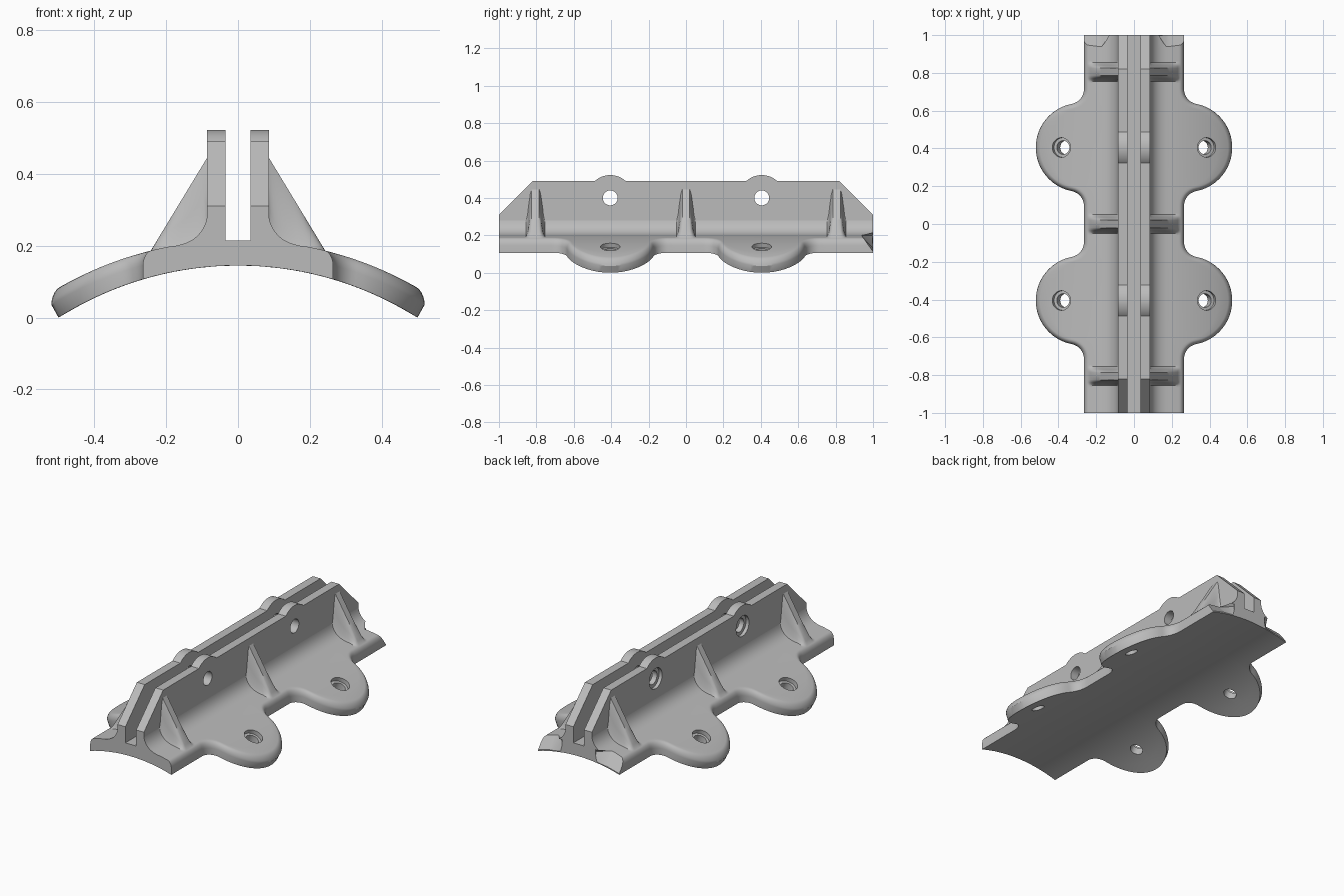
import bpy, bmesh
from math import sin, cos, pi, radians, sqrt
from mathutils import Vector

cube = bpy.data.objects.get("Cube")
if cube:
    bpy.data.objects.remove(cube)

grey = bpy.data.materials.new("plain_grey")
grey.use_nodes = True
grey.diffuse_color = (0.5, 0.5, 0.5, 1)
grey.node_tree.nodes["Principled BSDF"].inputs["Base Color"].default_value = (0.5, 0.5, 0.5, 1)


def loft(name, loops):
    """Closed solid skinned through loops of equal length."""
    bm = bmesh.new()
    rings = [[bm.verts.new(p) for p in loop] for loop in loops]
    n = len(rings[0])
    for a, b in zip(rings, rings[1:]):
        for i in range(n):
            j = (i + 1) % n
            bm.faces.new((a[i], a[j], b[j], b[i]))
    bm.faces.new(rings[0])
    bm.faces.new(rings[-1])
    bmesh.ops.recalc_face_normals(bm, faces=bm.faces)
    mesh = bpy.data.meshes.new(name)
    bm.to_mesh(mesh)
    bm.free()
    mesh.materials.append(grey)
    ob = bpy.data.objects.new(name, mesh)
    bpy.context.collection.objects.link(ob)
    return ob


def rod(start, end, radius, sides=32):
    """Cylindrical cutter between two points."""
    start, end = Vector(start), Vector(end)
    axis = (end - start).normalized()
    u = axis.cross(Vector((0, 1, 0))).normalized()
    v = axis.cross(u)
    turn = [2 * pi * i / sides for i in range(sides)]
    return loft("cutter", [[c + radius * (u * cos(t) + v * sin(t)) for t in turn]
                           for c in (start, end)])


def select(ob):
    bpy.ops.object.select_all(action='DESELECT')
    ob.select_set(True)
    bpy.context.view_layer.objects.active = ob


def cut(ob, cutters):
    select(ob)
    for c in cutters:
        c.hide_render = True
        mod = ob.modifiers.new("cut", 'BOOLEAN')
        mod.operation = 'DIFFERENCE'
        mod.solver = 'EXACT'
        mod.object = c
        bpy.ops.object.modifier_apply(modifier=mod.name)
        bpy.data.objects.remove(c)


def smooth(ob):
    select(ob)
    bpy.ops.object.shade_smooth_by_angle(angle=radians(32))


# Saddle dimensions
EDGE, LOBE_X, LOBE_Y, LOBE_R, FILLET = 0.265, 0.285, 0.405, 0.235, 0.08
RIBS = (0, 0.805)
WALL_IN, WALL_OUT, FLOOR = 0.035, 0.086, 0.215
INSET, DROP = 0.022, 0.035


def under(x):
    return sqrt(0.934 ** 2 - x * x) - 0.789


def over(x):
    return sqrt(1.005 ** 2 - x * x) - 0.789


def rib_weight(y):
    d = min(abs(abs(y) - r) for r in RIBS)
    t = max(0, min(1, (0.05 - d) / 0.03))
    return t * t * (3 - 2 * t)


def edge_outline():
    """Points x, y and outward normal along the +x edge, for y from 0 to 1."""
    rib_steps = (0, 0.02, 0.0275, 0.035, 0.0425, 0.05, 0.06)
    pts = [(EDGE, d, 1, 0) for d in rib_steps]
    cx = EDGE + FILLET
    dy = sqrt((LOBE_R + FILLET) ** 2 - (cx - LOBE_X) ** 2)
    a0 = radians(79)
    steps = 9
    neck = []
    for i in range(steps):
        a = pi - a0 * i / steps
        neck.append((cx + FILLET * cos(a), FILLET * sin(a) - dy, -cos(a), -sin(a)))
    lobe = []
    for i in range(33):
        a = a0 * (i / 16 - 1)
        lobe.append((LOBE_X + LOBE_R * cos(a), LOBE_R * sin(a), cos(a), sin(a)))
    other = [(x, -y, nx, -ny) for x, y, nx, ny in reversed(neck)]
    pts += [(x, y + LOBE_Y, nx, ny) for x, y, nx, ny in neck + lobe + other]
    offsets = [-d for d in reversed(rib_steps)] + list(rib_steps[1:])
    pts += [(EDGE, RIBS[1] + d, 1, 0) for d in offsets]
    return pts + [(EDGE, 0.93, 1, 0), (EDGE, 1, 1, 0)]


def section(x, y, nx, ny):
    """Closed cross-section of the saddle, from the underside round to the slot floor."""
    foot = x - 0.02 * (x - EDGE) / (0.52 - EDGE)
    half = [(foot * i / 8, y, under(foot * i / 8)) for i in range(9)]
    # rounded rim
    for i in range(5):
        a = pi / 2 * i / 5
        d = INSET * (1 - cos(a))
        half.append((x - d * nx, y - d * ny, over(x - d * nx) - DROP * (1 - sin(a))))
    # pad, fillet and rib, blended along the length
    xe, yi = x - INSET * nx, y - INSET * ny
    xw, zw, xf = 0.083, 0.31, 0.195
    top = []
    for i in range(9):
        t = i / 8
        bx = xw * (1 - t * t) + xf * t * t
        top.append((bx, zw * (1 - t) ** 2 + 0.41 * t * (1 - t) + over(xf) * t * t))
    for i in range(1, 7):
        px = xf + (xe - xf) * i / 6
        top.append((px, over(px)))
    w, last = rib_weight(yi), len(top) - 1
    for i in range(last, -1, -1):
        s = i / last
        rx, rz = xw + (xe - xw) * s, 0.45 + (over(xe) - 0.45) * s
        px, pz = top[i]
        half.append((px + w * (rx - px), yi, pz + w * (rz - pz)))
    half += [(0.06, yi, FLOOR), (0, yi, FLOOR)]
    return half + [(-px, py, pz) for px, py, pz in reversed(half[1:-1])]


# Saddle with lobes, ribs and fillets
edge = edge_outline()
edge = [(x, -y, nx, -ny) for x, y, nx, ny in reversed(edge[1:])] + edge
saddle = loft("saddle_base", [section(*p) for p in edge])

# Screw holes in the lobes, square to the curved pad
cutters = []
for side in (1, -1):
    for y in (-LOBE_Y, LOBE_Y):
        mouth = Vector((side * 0.385, y, over(0.385)))
        axis = Vector((side * 0.385, 0, over(0.385) + 0.789)).normalized()
        cutters.append(rod(mouth - axis * 0.15, mouth + axis * 0.1, 0.036))
        cutters.append(rod(mouth - axis * 0.025, mouth + axis * 0.1, 0.052))
    # Sloping relief at the back end of each flange
    loops = [[(side * x, 1.01, under(x) - 0.005), (side * x, y, 0.2), (side * x, 1.01, 0.24)]
             for x, y in ((0.11, 0.995), (0.17, 0.94), (0.3, 0.93))]
    cutters.append(loft("cutter", loops))
cut(saddle, cutters)
smooth(saddle)

# Upright walls with chamfered ends and rounded bolt bosses
profile = [(-1, 0.2), (1, 0.2), (1, 0.31), (0.82, 0.49)]
for y in (LOBE_Y, -LOBE_Y):
    for i in range(17):
        a = radians(42.5) * (1 - i / 8)
        profile.append((y + 0.122 * sin(a), 0.4 + 0.122 * cos(a)))
profile += [(-0.82, 0.49), (-1, 0.31)]

for name, side in (("left_wall", 1), ("right_wall", -1)):
    wall = loft(name, [[(side * x, y, z) for y, z in profile] for x in (WALL_IN, WALL_OUT)])
    cutters = []
    for y in (-LOBE_Y, LOBE_Y):
        cutters.append(rod((side * 0.01, y, 0.4), (side * 0.12, y, 0.4), 0.04))
        if side < 0:
            cutters.append(rod((-0.066, y, 0.4), (-0.12, y, 0.4), 0.06))
    cut(wall, cutters)
    smooth(wall)
